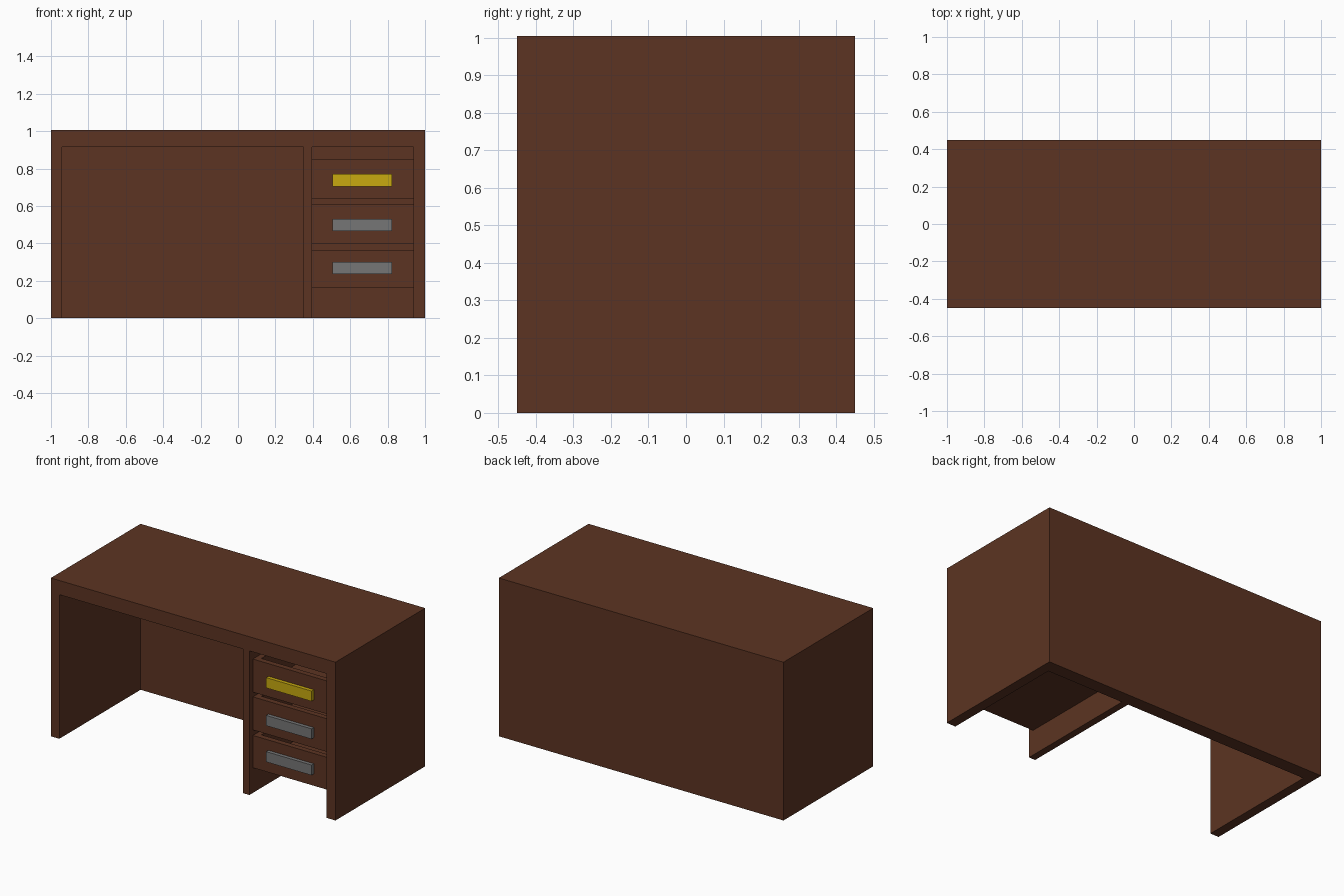
import bpy, bmesh

if "Cube" in bpy.data.objects:
    bpy.data.objects.remove(bpy.data.objects["Cube"])


def material(name, rgb):
    m = bpy.data.materials.new(name)
    m.diffuse_color = (*rgb, 1.0)
    m.use_nodes = True
    m.node_tree.nodes["Principled BSDF"].inputs["Base Color"].default_value = m.diffuse_color
    return m


wood = material("dark_wood", (0.107, 0.034, 0.016))
gold = material("gold", (0.58, 0.40, 0.005))
steel = material("grey_metal", (0.18, 0.18, 0.18))


def new_object(name, bm, mat):
    mesh = bpy.data.meshes.new(name)
    bm.to_mesh(mesh)
    bm.free()
    mesh.materials.append(mat)
    obj = bpy.data.objects.new(name, mesh)
    bpy.context.collection.objects.link(obj)
    return obj


def box_bm(x, y, z):
    bm = bmesh.new()
    bmesh.ops.create_cube(bm, size=1)
    for v in bm.verts:
        v.co = [r[0] if c < 0 else r[1] for c, r in zip(v.co, (x, y, z))]
    return bm


def box(name, x, y, z, mat):
    return new_object(name, box_bm(x, y, z), mat)


def tray(name, x, y, z, wall, floor, mat):
    """Open-topped drawer: inset the top face and push it down."""
    bm = box_bm(x, y, z)
    bm.normal_update()
    top = max(bm.faces, key=lambda f: f.normal.z)
    bmesh.ops.inset_region(bm, faces=[top], thickness=wall)
    inner = bmesh.ops.extrude_discrete_faces(bm, faces=[top])["faces"][0]
    for v in inner.verts:
        v.co.z = z[0] + floor
    bmesh.ops.recalc_face_normals(bm, faces=bm.faces)
    return new_object(name, bm, mat)


F, B, INNER = -0.45, 0.45, 0.365   # front, back, inside of the back panel
UNDER, TOP = 0.915, 1.005          # underside and upper side of the top

# Carcass
box("desk_top", (-1, 1), (F, B), (UNDER, TOP), wood)
box("back_panel", (-1, 1), (INNER, B), (0, UNDER), wood)
box("left_side", (-1, -0.94), (F, INNER), (0, UNDER), wood)
box("right_side", (0.937, 1), (F, INNER), (0, UNDER), wood)
box("divider", (0.35, 0.395), (F, INNER), (0, UNDER), wood)

# Drawers with bar handles, the top handle being gold
drawers = [("top", 0.64, 0.85, 0.705, gold),
           ("middle", 0.40, 0.61, 0.465, steel),
           ("bottom", 0.16, 0.365, 0.235, steel)]
for label, z0, z1, hz, mat in drawers:
    tray(label + "_drawer", (0.395, 0.937), (-0.415, INNER), (z0, z1), 0.05, 0.04, wood)
    box(label + "_handle", (0.505, 0.823), (-0.438, -0.415), (hz, hz + 0.065), mat)
